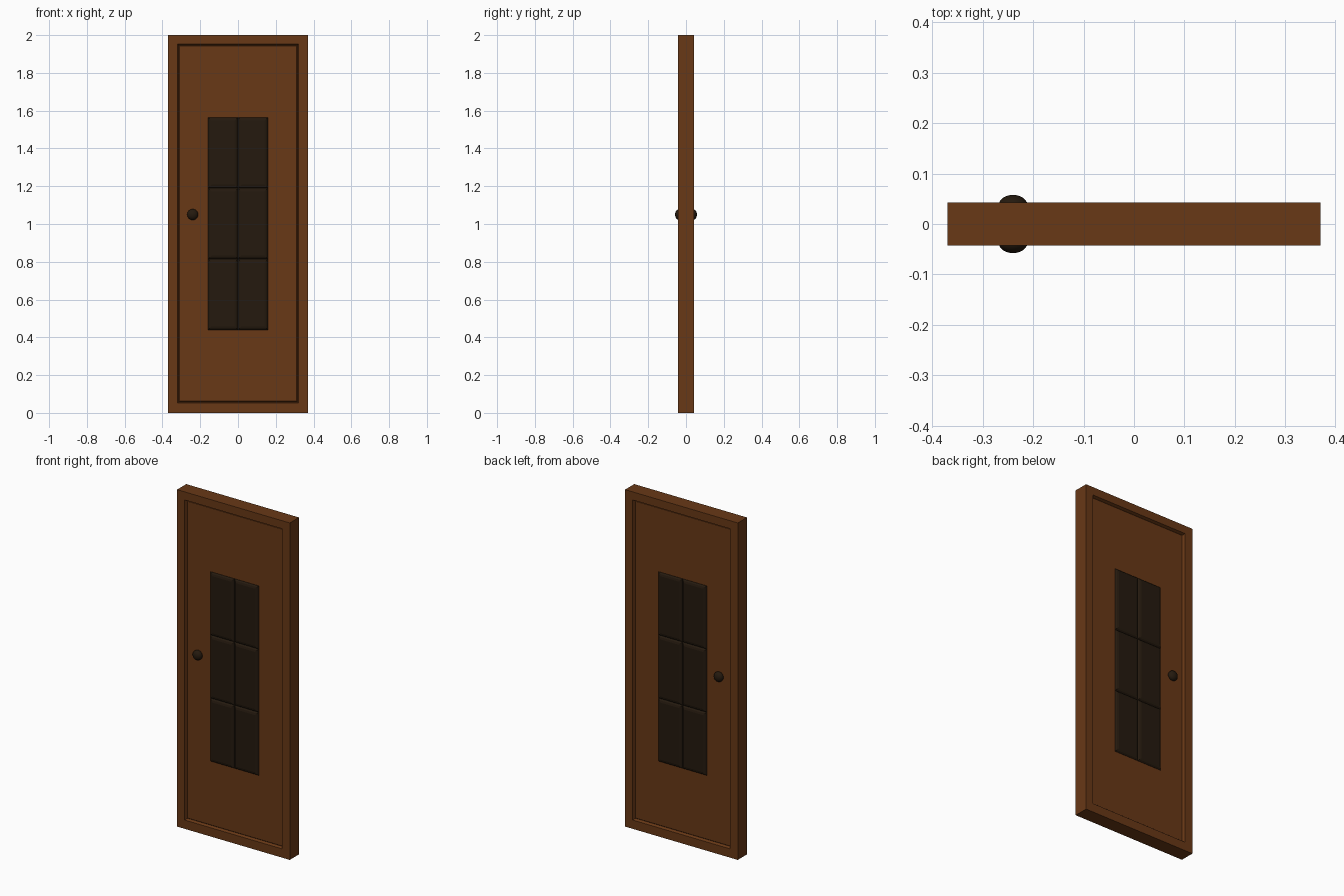
import bpy, bmesh
from math import radians

if "Cube" in bpy.data.objects:
    bpy.data.objects.remove(bpy.data.objects["Cube"])


def material(name, color):
    m = bpy.data.materials.new(name)
    m.diffuse_color = (*color, 1)
    m.use_nodes = True
    m.node_tree.nodes["Principled BSDF"].inputs["Base Color"].default_value = m.diffuse_color
    return m


WOOD = material("wood", (0.14, 0.04, 0.008))
DARK = material("dark_panes", (0.018, 0.010, 0.0045))


def loft(name, sections, mat, closed=False):
    """Join rectangles (half width, z low, z high, y, centre x); cap the ends or close into a ring."""
    bm = bmesh.new()
    loops = []
    for w, z0, z1, y, cx in sections:
        corners = ((-w, z0), (w, z0), (w, z1), (-w, z1))
        loops.append([bm.verts.new((cx + x, y, z)) for x, z in corners])
    pairs = list(zip(loops, loops[1:]))
    if closed:
        pairs.append((loops[-1], loops[0]))
    else:
        bm.faces.new(loops[0])
        bm.faces.new(loops[-1])
    for a, b in pairs:
        for i in range(4):
            j = (i + 1) % 4
            bm.faces.new((a[i], a[j], b[j], b[i]))
    bmesh.ops.recalc_face_normals(bm, faces=bm.faces)
    mesh = bpy.data.meshes.new(name)
    bm.to_mesh(mesh)
    bm.free()
    ob = bpy.data.objects.new(name, mesh)
    mesh.materials.append(mat)
    bpy.context.collection.objects.link(ob)
    return ob


FACE, PANEL = 0.043, 0.030   # half thickness of the frame and of the panel

# Outer frame: ring with chamfered inner edges on both faces
loft("door_frame", [
    (0.370, 0.000, 2.000, -FACE, 0),
    (0.320, 0.052, 1.952, -FACE, 0),
    (0.314, 0.058, 1.946, -0.026, 0),
    (0.314, 0.058, 1.946, 0.026, 0),
    (0.320, 0.052, 1.952, FACE, 0),
    (0.370, 0.000, 2.000, FACE, 0)], WOOD, closed=True)

# Centre panel, its small chamfer leaves a groove against the frame
loft("door_panel", [
    (0.310, 0.062, 1.942, -PANEL, 0),
    (0.316, 0.056, 1.948, -0.024, 0),
    (0.316, 0.056, 1.948, 0.024, 0),
    (0.310, 0.062, 1.942, PANEL, 0)], WOOD)

# Six raised panes, bevelled on both faces
PW, PH, Z0 = 0.158, 0.375, 0.44
for col in range(2):
    for row in range(3):
        cx, z0 = (col - 0.5) * PW, Z0 + row * PH
        z1 = z0 + PH
        prof = [(0.018, 0.041), (0.007, 0.038), (0.0, PANEL + 0.0005)]
        sections = [(PW / 2 - i, z0 + i, z1 - i, -y, cx) for i, y in prof]
        sections += [(w, a, b, -y, c) for w, a, b, y, c in reversed(sections)]
        loft(f"pane_{row}_{col}", sections, DARK)

# Door knobs
for side, label in ((-1, "front"), (1, "back")):
    bpy.ops.mesh.primitive_uv_sphere_add(segments=24, ring_count=16, radius=0.029,
                                         location=(-0.24, side * 0.036, 1.05),
                                         rotation=(radians(90), 0, 0))
    knob = bpy.context.object
    knob.name = f"{label}_knob"
    knob.scale.z = 0.75
    knob.data.materials.append(DARK)
    bpy.ops.object.shade_smooth()
